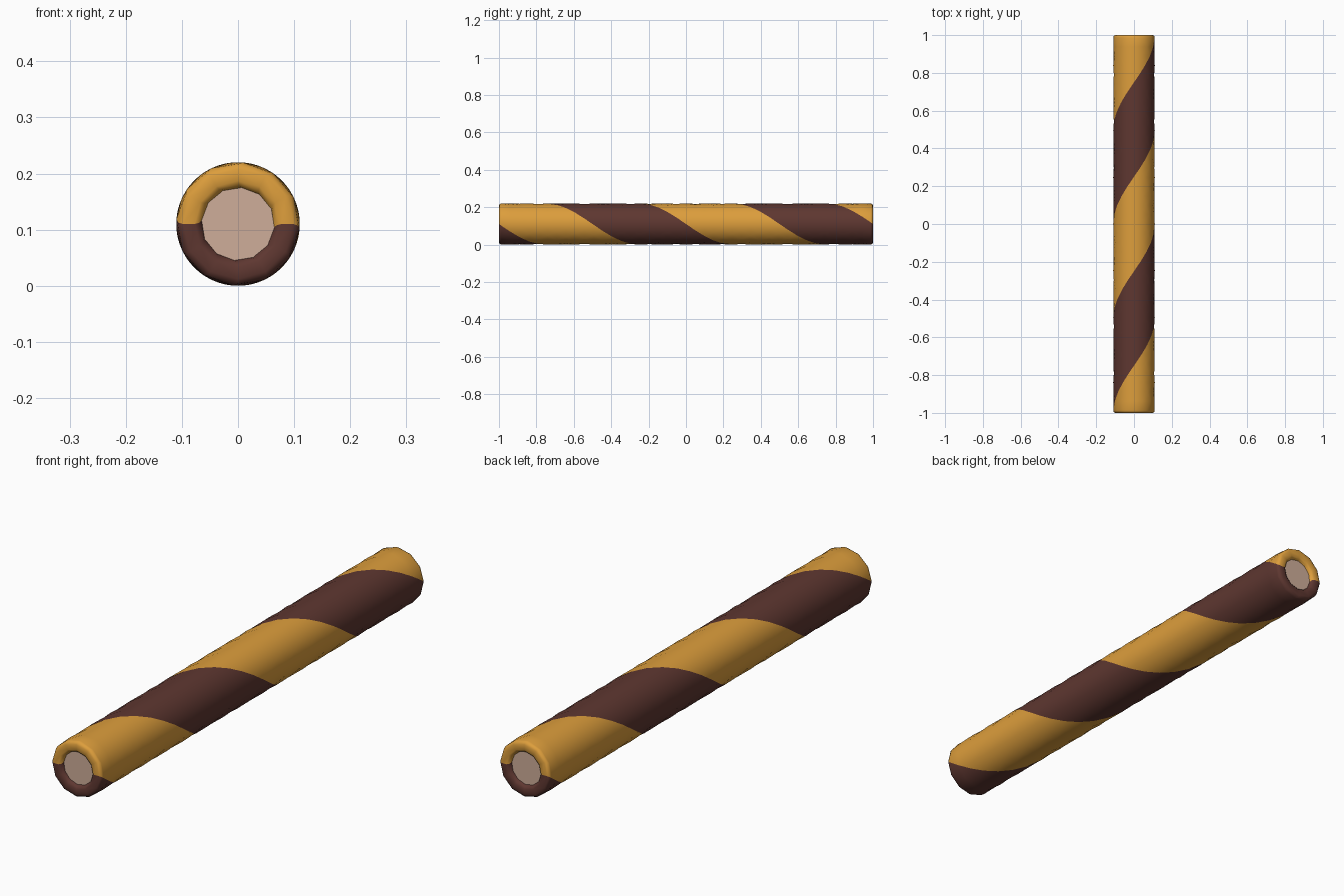
import bpy, bmesh, math

if "Cube" in bpy.data.objects:
    bpy.data.objects.remove(bpy.data.objects["Cube"])

SIDES, RINGS = 12, 40
R, CZ = 0.11, 0.11


def material(name, rgb):
    m = bpy.data.materials.new(name)
    m.diffuse_color = (*rgb, 1)
    m.use_nodes = True
    m.node_tree.nodes["Principled BSDF"].inputs["Base Color"].default_value = m.diffuse_color
    return m


gold = material("golden_wafer", (0.72, 0.34, 0.045))
brown = material("chocolate_brown", (0.112, 0.038, 0.030))
cream = material("cream_filling", (0.62, 0.42, 0.32))


def ring(bm, r, y):
    # ring of points, twisted one full turn per unit of length
    out = []
    for i in range(SIDES):
        a = 2 * math.pi * i / SIDES - 2 * math.pi * (y + 1)
        out.append(bm.verts.new((r * math.cos(a), y, CZ + r * math.sin(a))))
    return out


def finish(bm, name, mats, smooth):
    bmesh.ops.recalc_face_normals(bm, faces=bm.faces)
    me = bpy.data.meshes.new(name)
    bm.to_mesh(me)
    bm.free()
    for m in mats:
        me.materials.append(m)
    for p in me.polygons:
        p.use_smooth = smooth
    ob = bpy.data.objects.new(name, me)
    bpy.context.collection.objects.link(ob)
    return ob


# wafer shell: rounded rim, long twisted wall, rounded rim
rim = [(0.065, 0.016), (0.068, 0.006), (0.077, 0.0), (0.098, 0.0), (0.107, 0.004), (R, 0.013)]
profile = [(r, -1 + d) for r, d in rim]
profile += [(R, -0.987 + 1.974 * k / RINGS) for k in range(1, RINGS)]
profile += [(r, 1 - d) for r, d in reversed(rim)]

bm = bmesh.new()
rings = [ring(bm, r, y) for r, y in profile]
for a, b in zip(rings, rings[1:]):
    for i in range(SIDES):
        j = (i + 1) % SIDES
        f = bm.faces.new((a[i], a[j], b[j], b[i]))
        f.material_index = 0 if i < SIDES // 2 else 1   # two spiral stripes
# close the shell behind the rims so normals are consistent
bm.faces.new(rings[0])
bm.faces.new(rings[-1])
bmesh.ops.recalc_face_normals(bm, faces=bm.faces)
bmesh.ops.delete(bm, geom=[f for f in bm.faces if len(f.verts) == SIDES], context='FACES_ONLY')
shell = finish(bm, "wafer_shell", [gold, brown], True)

# cream filling: core with flat ends, slightly sunk in the rims
bm = bmesh.new()
a, b = ring(bm, 0.0655, -0.985), ring(bm, 0.0655, 0.985)
for i in range(SIDES):
    j = (i + 1) % SIDES
    bm.faces.new((a[i], a[j], b[j], b[i]))
bm.faces.new(a)
bm.faces.new(b)
finish(bm, "cream_filling", [cream], False)
